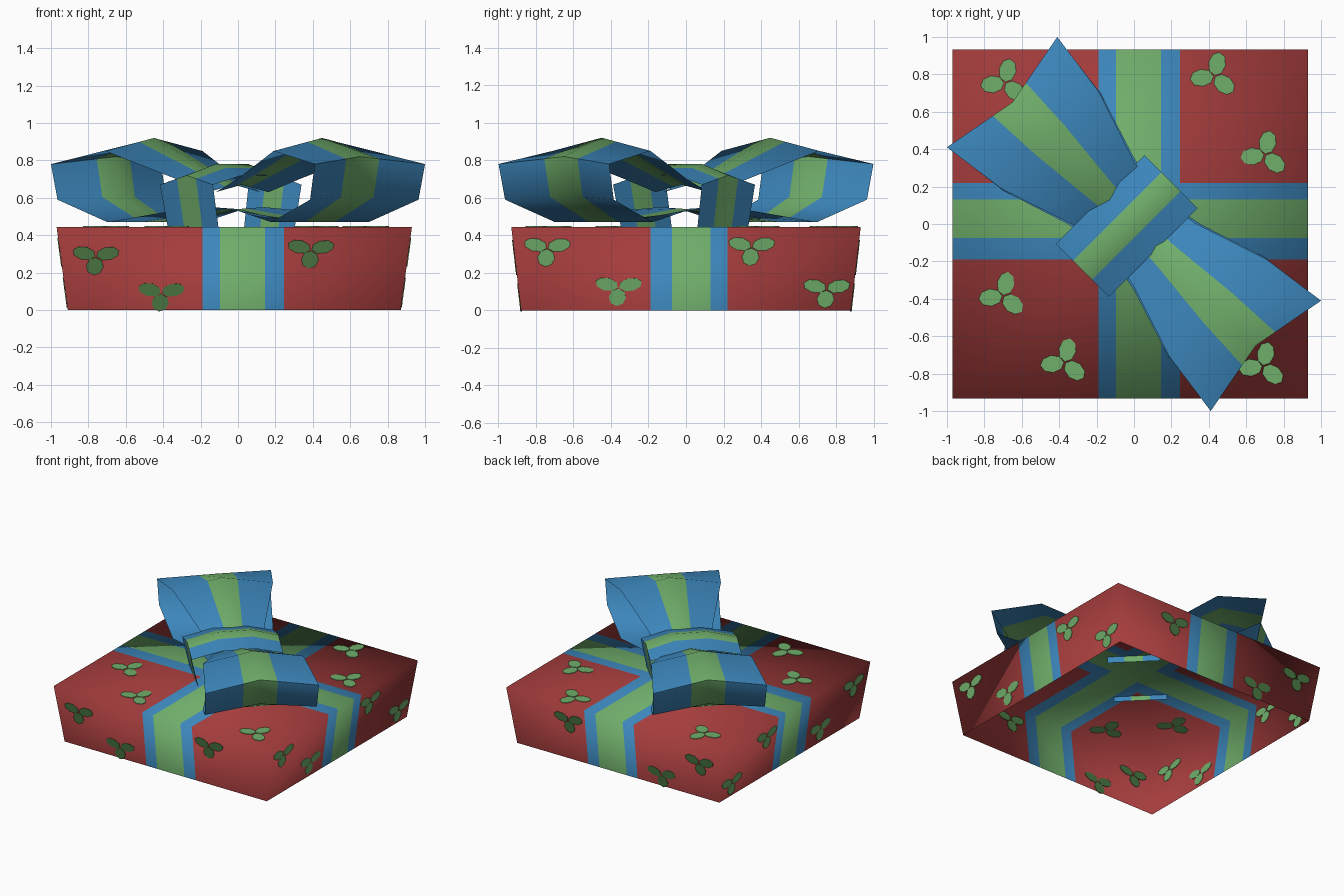
import bpy, bmesh, math
from mathutils import Vector

if "Cube" in bpy.data.objects:
    bpy.data.objects.remove(bpy.data.objects["Cube"])


def mat(name, rgb):
    m = bpy.data.materials.new(name)
    m.diffuse_color = (*rgb, 1)
    m.use_nodes = True
    m.node_tree.nodes["Principled BSDF"].inputs["Base Color"].default_value = m.diffuse_color
    return m


RED = mat("wrapping red", (0.37, 0.045, 0.045))
BLUE = mat("ribbon blue", (0.045, 0.24, 0.50))
GREEN = mat("light green", (0.16, 0.42, 0.145))
DARK = mat("dark leaf green", (0.07, 0.19, 0.058))
H, CX = 0.445, -0.02          # lid height, lid centre in x


def finish(name, bm, mats):
    me = bpy.data.meshes.new(name)
    bm.to_mesh(me)
    bm.free()
    for m in mats:
        me.materials.append(m)
    ob = bpy.data.objects.new(name, me)
    bpy.context.collection.objects.link(ob)
    return ob


# Box lid: flared shell, open below, cut along the ribbon edges
bm = bmesh.new()
corners = [(-1, -1), (1, -1), (1, 1), (-1, 1)]
low = [bm.verts.new((CX + 0.89 * a, 0.88 * b, 0)) for a, b in corners]
top = [bm.verts.new((CX + 0.95 * a, 0.932 * b, H)) for a, b in corners]
bm.faces.new(top)
for i in range(4):
    j = (i + 1) % 4
    bm.faces.new((low[i], low[j], top[j], top[i]))
XS, YS = (-0.19, -0.095, 0.145, 0.245), (-0.19, -0.075, 0.13, 0.22)
for axis, cuts in ((0, XS), (1, YS)):
    for c in cuts:
        co, no = Vector(), Vector()
        co[axis], no[axis] = c, 1
        bmesh.ops.bisect_plane(bm, geom=bm.verts[:] + bm.edges[:] + bm.faces[:],
                               plane_co=co, plane_no=no)
for f in bm.faces:
    c = f.calc_center_median()
    f.smooth = True
    if XS[1] < c.x < XS[2] or YS[1] < c.y < YS[2]:
        f.material_index = 2
    elif XS[0] < c.x < XS[3] or YS[0] < c.y < YS[3]:
        f.material_index = 1
lid = finish("box_lid", bm, [RED, BLUE, GREEN])
# soft shading across the whole lid
lid.data.normals_split_custom_set_from_vertices(
    [Vector(((v.co.x - CX) / 0.93, v.co.y / 0.93, v.co.z / H)).normalized()
     for v in lid.data.vertices])


# Leaf sprigs: three thin leaves set through the lid wall
def sprig(bm, c, e1, e2, angles, squash):
    n = e1.cross(e2)
    for ang in angles:
        a = math.radians(ang)
        ca, sa = math.cos(a), math.sin(a)
        rings = []
        for h in (-0.004, 0.004):
            ring = []
            for k in range(8):
                t = k * math.tau / 8
                r, s = 0.068 + 0.063 * math.cos(t), 0.046 * math.sin(t)
                ring.append(bm.verts.new(c + e1 * (r * ca - s * sa)
                                         + e2 * (r * sa + s * ca) * squash + n * h))
            rings.append(ring)
        bm.faces.new(rings[0][::-1])
        bm.faces.new(rings[1])
        for k in range(8):
            j = (k + 1) % 8
            bm.faces.new((rings[0][k], rings[0][j], rings[1][j], rings[1][k]))


X, Y, Z = Vector((1, 0, 0)), Vector((0, 1, 0)), Vector((0, 0, 1))
TOP_ANG, SIDE_ANG = (78, 187, -40), (20, 158, -95)

bm = bmesh.new()
for x, y in ((-0.69, 0.755), (0.43, 0.79), (0.70, 0.37), (-0.70, -0.385),
             (-0.37, -0.74), (0.69, -0.76)):
    sprig(bm, Vector((x, y, H)), X, Y, TOP_ANG, 1)
finish("top_leaves", bm, [GREEN])

bm = bmesh.new()
for s in (-1, 1):
    up = Vector((s * 0.06, 0, H)).normalized()
    for y, z in ((-0.74, 0.33), (-0.36, 0.12), (0.35, 0.335), (0.75, 0.11)):
        sprig(bm, Vector((CX + s * (0.89 + 0.06 * z / H), y, z)), Y, up, SIDE_ANG, 0.75)
finish("side_leaves", bm, [GREEN])

bm = bmesh.new()
for s in (-1, 1):
    up = Vector((0, s * 0.052, H)).normalized()
    for x, z in ((-0.76, 0.285), (-0.41, 0.09), (0.39, 0.32)):
        sprig(bm, Vector((x, s * (0.88 + 0.052 * z / H), z)), X, up, SIDE_ANG, 0.75)
finish("front_back_leaves", bm, [DARK])


# Ribbon strip: rows of (edge distance, centre distance, half width, edge z, centre z)
def strip(name, rows, along, across, offset, g):
    bm = bmesh.new()
    fr = (-1, -g, 0, g, 1)
    grid = []
    for de, dc, w, ze, zc in rows:
        grid.append([bm.verts.new(offset + along * (dc + (de - dc) * abs(f))
                                  + across * (w * f)
                                  + Z * (zc + (ze - zc) * abs(f))) for f in fr])
    for a, b in zip(grid, grid[1:]):
        for k in range(4):
            f = bm.faces.new((a[k], a[k + 1], b[k + 1], b[k]))
            f.material_index = 1 if k in (1, 2) else 0
    ob = finish(name, bm, [BLUE, GREEN])
    bpy.context.view_layer.objects.active = ob
    ob.select_set(True)
    bpy.ops.object.shade_smooth_by_angle(angle=math.radians(60))
    ob.select_set(False)


U = Vector((-1, 1, 0)).normalized()
V = Vector((1, 1, 0)).normalized()

# Two bow loops
LOOP = [(0.03, 0.03, 0.20, 0.63, 0.67),
        (0.23, 0.23, 0.235, 0.70, 0.75),
        (0.636, 0.636, 0.368, 0.85, 0.92),
        (0.997, 0.92, 0.417, 0.78, 0.82),
        (0.955, 0.88, 0.41, 0.59, 0.61),
        (0.62, 0.62, 0.368, 0.47, 0.47),
        (0.25, 0.25, 0.25, 0.53, 0.50),
        (0.0, 0.0, 0.20, 0.55, 0.54)]
strip("bow_loop_left", LOOP, U, -V, Vector(), 0.3)
strip("bow_loop_right", LOOP, -U, V, Vector(), 0.3)

# Centre band folded over the knot, with its ends tucked through the lid
BAND = [(-0.31, -0.31, 0.19, 0.40, 0.40),
        (-0.37, -0.37, 0.20, 0.67, 0.72),
        (-0.15, -0.15, 0.20, 0.72, 0.78),
        (0.10, 0.10, 0.20, 0.72, 0.78),
        (0.30, 0.30, 0.20, 0.67, 0.72),
        (0.25, 0.25, 0.19, 0.40, 0.40)]
strip("bow_centre_band", BAND, V, -U, U * 0.02, 0.36)
